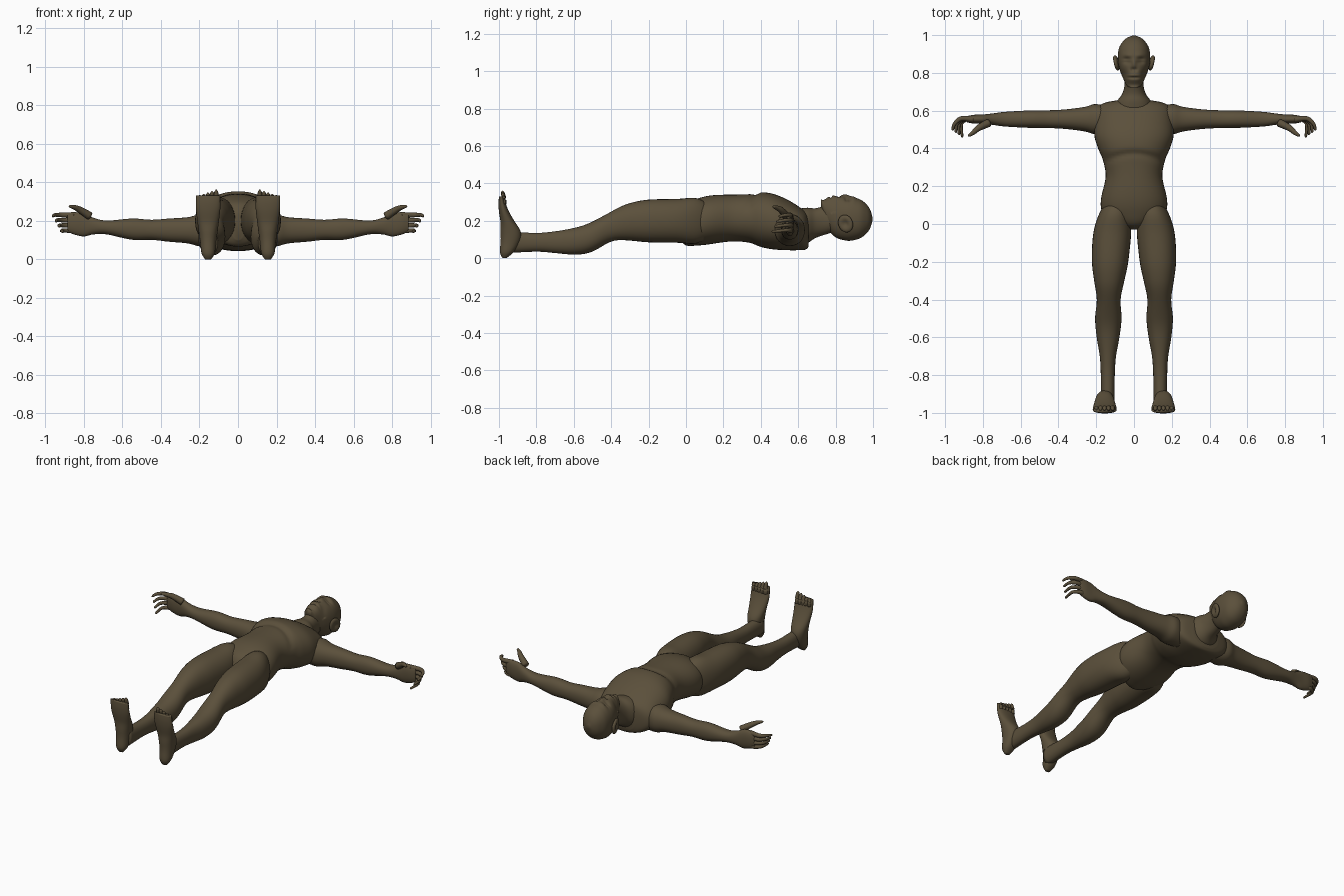
import bpy, bmesh, math
from mathutils import Vector, Matrix

default_cube = bpy.data.objects.get("Cube")
if default_cube:
    bpy.data.objects.remove(default_cube, do_unlink=True)

skin = bpy.data.materials.new("dark_olive_skin")
skin_colour = (.105, .08, .044, 1)
skin.diffuse_color = skin_colour
skin.use_nodes = True
shader = skin.node_tree.nodes["Principled BSDF"]
shader.inputs["Base Color"].default_value = skin_colour


def finish(name, bm, mirrored):
    """Turn a bmesh into a smooth object, optionally mirrored across x."""
    bmesh.ops.recalc_face_normals(bm, faces=bm.faces)
    mesh = bpy.data.meshes.new(name)
    bm.to_mesh(mesh)
    bm.free()
    mesh.materials.append(skin)
    mesh.polygons.foreach_set("use_smooth", [True] * len(mesh.polygons))
    obj = bpy.data.objects.new(name, mesh)
    bpy.context.scene.collection.objects.link(obj)
    if mirrored:
        modifier = obj.modifiers.new("other_side", "MIRROR")
        modifier.use_mirror_merge = False


def bridge_rings(bm, rings):
    """Bridge successive rings of points and close both ends."""
    rows = [[bm.verts.new(point) for point in ring] for ring in rings]
    for low, high in zip(rows, rows[1:]):
        for i in range(len(low)):
            bm.faces.new((low[i - 1], low[i], high[i], high[i - 1]))
    bm.faces.new(rows[0])
    bm.faces.new(rows[-1])


def smooth_path(keys, steps):
    """Catmull-Rom interpolation of tuples of numbers."""
    path = []
    last = len(keys) - 1
    for i in range(last):
        before, start, end, after = (keys[max(0, min(last, i + k))] for k in (-1, 0, 1, 2))
        for step in range(steps):
            t = step / steps
            path.append([q + t / 2 * (r - p + t * (2 * p - 5 * q + 4 * r - s
                         + t * (3 * (q - r) + s - p)))
                         for p, q, r, s in zip(before, start, end, after)])
    path.append(list(keys[-1]))
    return path


def loft(name, axis, centre, sections, mirrored=False, steps=5, sides=32,
         power=2.2, relief=None):
    """Sections are (position along axis, half width, half depth)."""
    rings = []
    for position, half_width, half_depth in smooth_path(sections, steps):
        middle_a, middle_b = centre(position)
        ring = []
        for i in range(sides):
            angle = math.tau * i / sides
            cosine, sine = math.cos(angle), math.sin(angle)
            a = middle_a + half_width * math.copysign(abs(cosine) ** (2 / power), cosine)
            b = middle_b + half_depth * math.copysign(abs(sine) ** (2 / power), sine)
            ring.append({"x": (position, a, b), "y": (a, position, b),
                         "z": (a, b, position)}[axis])
        rings.append(ring)
    bm = bmesh.new()
    bridge_rings(bm, rings)
    if relief:
        for vert in bm.verts:
            vert.co.z += relief(vert.co)
    finish(name, bm, mirrored)


def digit(name, points, start, end):
    """A tapering, mirrored finger or toe with a rounded tip."""
    path = [Vector(point) for point in smooth_path(points, 4)]
    path.append(path[-1] + (path[-1] - path[-2]).normalized() * end)
    last = len(path) - 1
    rings = []
    for i, point in enumerate(path):
        along = path[min(i + 1, last)] - path[max(i - 1, 0)]
        turn = along.to_track_quat("Z", "Y")
        radius = end / 3 if i == last else start + (end - start) * i / last
        rings.append([point + turn @ Vector((radius * math.cos(k * math.tau / 10),
                                             radius * math.sin(k * math.tau / 10), 0))
                      for k in range(10)])
    bm = bmesh.new()
    bridge_rings(bm, rings)
    finish(name, bm, True)


def bell(distance, reach):
    return math.exp(-(distance / reach) ** 2)


def rib_arch(co):
    """Crease below the ribs on the front of the body."""
    return -.01 * bell(co.y - .375 + 2 * co.x ** 2, .018) if co.z > .24 else 0


def face_relief(co):
    """Sunken eyes, cheeks, nose cavity and mouth, with raised brow and nose."""
    if co.z < .25:
        return 0
    x, y = abs(co.x), co.y
    eye = bell(x - .038, .02) * (bell(y - .865, .007) / 2 - bell(y - .865, .015)) * .02
    brow = bell(x - .03, .03) * bell(y - .895, .012) * .006
    nose = bell(x, .01) * bell(y - .85, .025) * .01
    nostril = bell(x - .007, .008) * bell(y - .818, .01) * .014
    cheek = bell(x - .058, .018) * bell(y - .79, .022) * .012
    mouth = bell(x, .03) * (bell(y - .775, .006) - bell(y - .787, .007) / 2) * .01
    return eye + brow + nose - nostril - cheek - mouth


# Trunk, neck and head run along y
loft("torso", "y", lambda y: (0, .215 - (y - .27) ** 2 / 2), [
    (-.03, .03, .07), (0, .1, .11), (.06, .165, .125), (.13, .175, .13),
    (.25, .15, .125), (.34, .165, .13), (.4, .19, .146), (.47, .21, .148),
    (.55, .205, .133), (.61, .195, .114), (.64, .16, .1), (.655, .09, .08)],
    sides=40, relief=rib_arch)
loft("neck", "y", lambda y: (0, .16 + (y - .6) * .3), [
    (.6, .11, .105), (.65, .09, .095), (.69, .062, .08), (.74, .05, .077),
    (.8, .055, .077)])
loft("head", "y", lambda y: (0, .21 + .09 * math.exp((.72 - y) / .04)), [
    (.722, .02, .02), (.735, .04, .04), (.765, .055, .09), (.8, .07, .11),
    (.84, .082, .117), (.88, .086, .118), (.93, .08, .104), (.965, .06, .078),
    (.985, .038, .048), (.997, .01, .01)], steps=8, sides=72, relief=face_relief)

# Ears with a hollow on the outer side
ear = bmesh.new()
bmesh.ops.create_uvsphere(ear, u_segments=24, v_segments=16, radius=1)
for vert in ear.verts:
    if vert.co.x > 0:
        vert.co.x -= bell(vert.co.yz.length, .45)
ear.transform(Matrix.Translation((.094, .853, .185)) @ Matrix.Rotation(.35, 4, "X")
              @ Matrix.Rotation(-.25, 4, "Z") @ Matrix.Diagonal((.016, .04, .048, 1)))
finish("ears", ear, True)


def leg_centre(y):
    """Thighs lean outward to the knee, where the leg drops to the calf."""
    return .14 - .03 * math.exp(4 * y), .085 + .115 / (1 + math.exp(-(y + .45) / .05))


# Legs run along y, feet point upward
loft("legs", "y", leg_centre, [
    (.15, .04, .07), (.06, .08, .12), (-.05, .1, .117), (-.2, .096, .114),
    (-.3, .08, .1), (-.4, .063, .08), (-.5, .07, .08), (-.6, .06, .071),
    (-.7, .043, .058), (-.8, .037, .05), (-.95, .036, .057)], mirrored=True)

foot_depth = [(0, .01), (.03, .035), (.08, .05), (.14, .054), (.2, .037),
              (.26, .025), (.3, .018), (.33, .012)]
loft("feet", "z", lambda z: (.155, -.99 + .054 * bell(z - .12, .12)), [
    (z, .03 + .033 * min(1, z / .25) if z else .016, depth) for z, depth in foot_depth],
    mirrored=True)
for i in range(5):
    x = .113 + .0215 * i
    digit(f"toe_{i + 1}", [(x, -.975, .29), (x, -.973, .32), (x, -.98, .352 - .007 * i)],
          .016 - .001 * i, .009)

# Arms run along x and widen into the palm
loft("arms", "x", lambda x: (.555, .15 + .07 * x ** 4), [
    (.12, .06, .085), (.2, .08, .083), (.26, .065, .068), (.36, .052, .06),
    (.45, .047, .052), (.55, .046, .055), (.68, .039, .036), (.75, .03, .043),
    (.8, .025, .06), (.85, .023, .058), (.885, .016, .049)], mirrored=True)
digit("thumb", [(.77, .535, .225), (.82, .51, .256), (.85, .485, .27),
                (.873, .468, .275)], .022, .006)
for i in range(4):
    z = .23 - .027 * i
    curl = .012 * i
    digit(f"finger_{i + 1}", [
        (.85, .553, z), (.915 - curl, .558, z), (.95 - curl, .53, z),
        (.96 - curl * 1.4, .5 - curl, z - .006)], .0155, .006)
